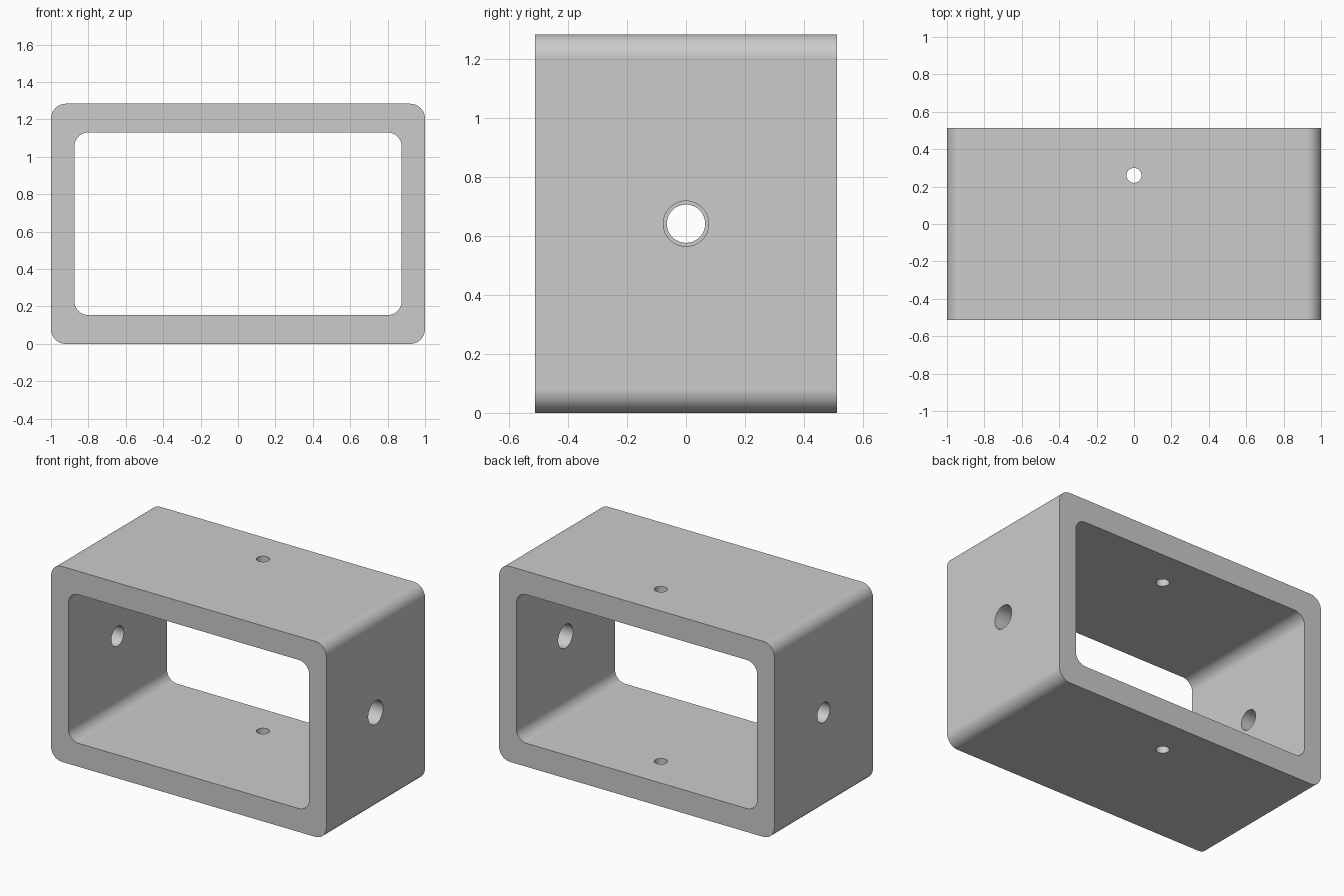
import bpy
import bmesh
from math import pi, cos, sin, radians
from mathutils import Matrix

if "Cube" in bpy.data.objects:
    bpy.data.objects.remove(bpy.data.objects["Cube"])

DEPTH, MID_Z = 1.024, 0.642

grey = bpy.data.materials.new("light_grey")
grey.use_nodes = True
grey.diffuse_color = (0.6, 0.6, 0.6, 1)
grey.node_tree.nodes["Principled BSDF"].inputs["Base Color"].default_value = (0.6, 0.6, 0.6, 1)


def make_object(name, bm):
    bmesh.ops.recalc_face_normals(bm, faces=bm.faces)
    mesh = bpy.data.meshes.new(name)
    bm.to_mesh(mesh)
    bm.free()
    mesh.materials.append(grey)
    obj = bpy.data.objects.new(name, mesh)
    bpy.context.collection.objects.link(obj)
    return obj


def rounded_block(name, half_w, half_h, radius, depth, steps=12):
    """Rounded rectangle in the xz plane, extruded along y."""
    bm = bmesh.new()
    verts = []
    for corner, (sx, sz) in enumerate([(1, 1), (-1, 1), (-1, -1), (1, -1)]):
        for i in range(steps + 1):
            a = (corner + i / steps) * pi / 2
            verts.append(bm.verts.new((sx * (half_w - radius) + radius * cos(a), -depth / 2,
                                       MID_Z + sz * (half_h - radius) + radius * sin(a))))
    face = bm.faces.new(verts)
    new = bmesh.ops.extrude_face_region(bm, geom=[face])["geom"]
    moved = [v for v in new if isinstance(v, bmesh.types.BMVert)]
    bmesh.ops.translate(bm, verts=moved, vec=(0, depth, 0))
    return make_object(name, bm)


def drill(name, radius, length, place):
    bm = bmesh.new()
    bmesh.ops.create_cone(bm, cap_ends=True, segments=48, radius1=radius, radius2=radius,
                          depth=length, matrix=place)
    return make_object(name, bm)


# Rectangular tube, its opening and its drilled holes
frame = rounded_block("tube_frame", 1.0, MID_Z, 0.08, DEPTH)
sideways = Matrix.Rotation(pi / 2, 4, "Y")
cutters = [
    rounded_block("opening_cutter", 0.875, 0.488, 0.075, DEPTH + 0.4),
    drill("left_hole_cutter", 0.077, 0.4, Matrix.Translation((0.95, 0, MID_Z)) @ sideways),
    drill("right_hole_cutter", 0.065, 0.4, Matrix.Translation((-0.95, 0, MID_Z)) @ sideways),
    drill("vertical_hole_cutter", 0.04, 2.0, Matrix.Translation((0, 0.26, MID_Z))),
]

bpy.ops.object.select_all(action="DESELECT")
frame.select_set(True)
bpy.context.view_layer.objects.active = frame
for cutter in cutters:
    cutter.hide_render = True
    mod = frame.modifiers.new(cutter.name, "BOOLEAN")
    mod.operation = "DIFFERENCE"
    mod.solver = "EXACT"
    mod.object = cutter
    bpy.ops.object.modifier_apply(modifier=mod.name)
    bpy.data.objects.remove(cutter)

# Smooth corners and holes, flat walls
bpy.ops.object.shade_smooth_by_angle(angle=radians(30))
weighted = frame.modifiers.new("flat_walls", "WEIGHTED_NORMAL")
weighted.keep_sharp = True
